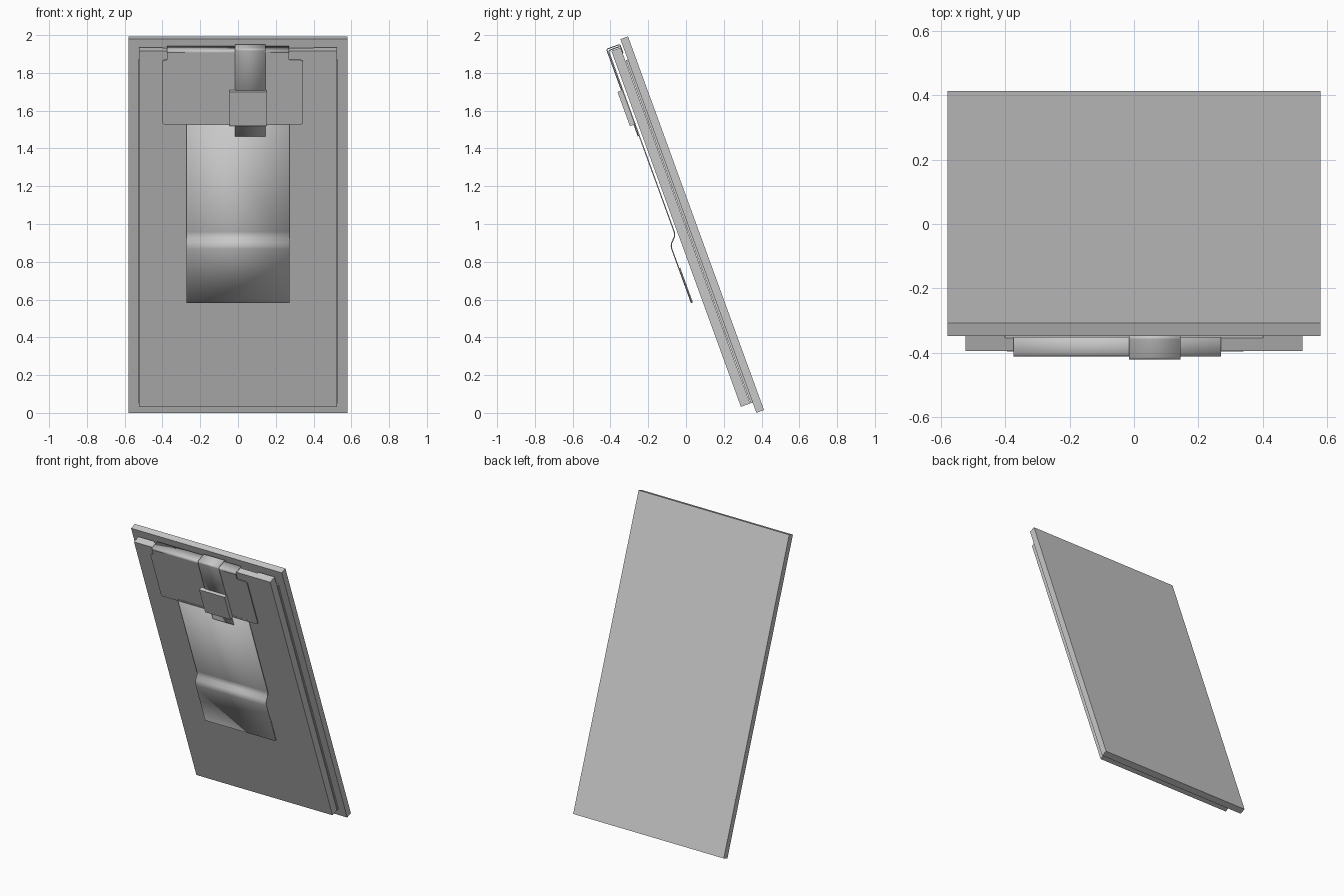
import bpy, bmesh, math

cube = bpy.data.objects.get("Cube")
if cube:
    bpy.data.objects.remove(cube)

TILT = math.radians(20)
BASE = (0, 0.413, 0.015)

grey = bpy.data.materials.new("plain_grey")
grey.use_nodes = True
COLOUR = (0.58, 0.58, 0.58, 1)
grey.diffuse_color = COLOUR
grey.node_tree.nodes["Principled BSDF"].inputs["Base Color"].default_value = COLOUR


def finish(name, bm):
    """Turn a bmesh, built upright, into a leaning object."""
    mesh = bpy.data.meshes.new(name)
    bmesh.ops.recalc_face_normals(bm, faces=bm.faces)
    bm.to_mesh(mesh)
    bm.free()
    mesh.materials.append(grey)
    ob = bpy.data.objects.new(name, mesh)
    ob.location = BASE
    ob.rotation_euler.x = TILT
    bpy.context.collection.objects.link(ob)
    return ob


def box(name, x, n, u):
    """Block from ranges across, out from the back, and up the slope."""
    bm = bmesh.new()
    bmesh.ops.create_cube(bm, size=1)
    for v in bm.verts:
        v.co = (x[v.co.x > 0], -n[v.co.y < 0], u[v.co.z > 0])
    return finish(name, bm)


def solidify(ob, thickness):
    mod = ob.modifiers.new("thickness", "SOLIDIFY")
    mod.thickness = thickness
    mod.offset = 0


def ribbon(name, x, path, thickness, radius):
    """Bent sheet metal following a path of (out, up) points."""
    bm = bmesh.new()
    rows = [[bm.verts.new((side, -n, u)) for side in x] for n, u in path]
    for a, b in zip(rows, rows[1:]):
        bm.faces.new((a[0], a[1], b[1], b[0]))
    bends = [bm.edges.get(row) for row in rows[1:-1]]
    bmesh.ops.bevel(bm, geom=bends, offset=radius, segments=5, profile=0.5, affect='EDGES')
    ob = finish(name, bm)
    solidify(ob, thickness)
    bpy.ops.object.select_all(action='DESELECT')
    ob.select_set(True)
    bpy.context.view_layer.objects.active = ob
    bpy.ops.object.shade_smooth_by_angle(angle=math.radians(40))
    return ob


# Layered panels
box("back_panel", (-0.58, 0.58), (0, 0.043), (0, 2.105))
box("gasket", (-0.527, 0.527), (0.042, 0.054), (0.057, 1.99))
box("front_panel", (-0.524, 0.524), (0.066, 0.109), (0.058, 2.063))
box("front_panel_rear", (-0.524, 0.524), (0.057, 0.067), (0.058, 2.03))
for name, x in (("right_corner", (-0.524, -0.4)), ("left_corner", (0.4, 0.524))):
    box(name, x, (0.057, 0.067), (2.02, 2.063))

# Clip head: flat plate with wide shoulders and rounded corners
outline = [(-0.4, 1.655), (0.345, 1.655), (0.345, 2.018), (0.27, 2.018),
           (0.27, 2.06), (-0.375, 2.06), (-0.375, 2.018), (-0.4, 2.018)]
bm = bmesh.new()
corners = [bm.verts.new((x, -0.124, u)) for x, u in outline]
bm.faces.new(corners)
bmesh.ops.bevel(bm, geom=corners[:3] + corners[-1:], offset=0.015, segments=4,
                profile=0.5, affect='VERTICES')
solidify(finish("clip_head", bm), 0.006)

# Clip hook over the top edge, and the stepped strap
ribbon("clip_hook", (-0.375, 0.27), [(0.06, 2.07), (0.124, 2.07), (0.124, 2.0)], 0.006, 0.01)
ribbon("clip_strap", (-0.272, 0.272),
       [(0.124, 1.67), (0.124, 1.032), (0.167, 0.988), (0.167, 0.664)], 0.006, 0.018)
box("strap_end_pad", (-0.272, 0.272), (0.159, 0.166), (0.664, 0.86))

# Centre tab with its latch block
ribbon("tab", (-0.015, 0.145),
       [(0.055, 2.03), (0.055, 2.08), (0.13, 2.08), (0.13, 1.59)], 0.005, 0.008)
box("latch_block", (-0.045, 0.15), (0.126, 0.153), (1.655, 1.848))
